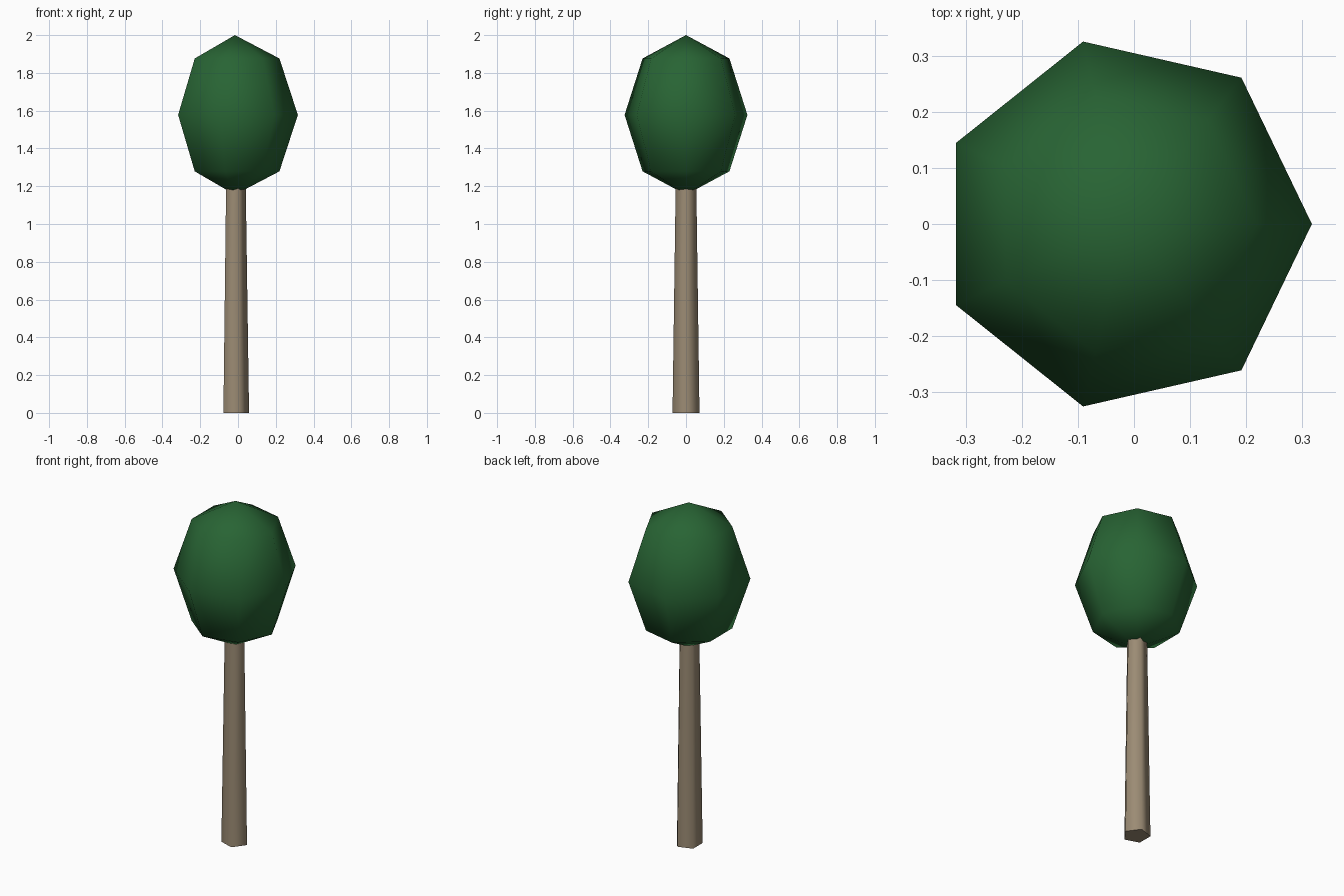
import bpy
import math

if "Cube" in bpy.data.objects:
    bpy.data.objects.remove(bpy.data.objects["Cube"])

CENTRE_X = -0.0165


def flat_colour(name, rgb):
    mat = bpy.data.materials.new(name)
    mat.diffuse_color = (*rgb, 1.0)
    mat.use_nodes = True
    mat.node_tree.nodes["Principled BSDF"].inputs["Base Color"].default_value = mat.diffuse_color
    return mat


def lathe(name, sides, profile, mat, sharp_angle):
    """Revolve (radius, height) points; a zero radius makes a pole."""
    verts, rings, faces = [], [], []
    for radius, z in profile:
        count = sides if radius > 0 else 1
        rings.append([len(verts) + i for i in range(count)])
        for i in range(count):
            a = math.tau * i / sides
            verts.append((CENTRE_X + radius * math.cos(a), radius * math.sin(a), z))
    for low, high in zip(rings, rings[1:]):
        for i in range(sides):
            j = (i + 1) % sides
            if len(low) == 1:
                faces.append((low[0], high[j], high[i]))
            elif len(high) == 1:
                faces.append((low[i], low[j], high[0]))
            else:
                faces.append((low[i], low[j], high[j], high[i]))
    # flat caps on open ends
    if len(rings[0]) > 1:
        faces.append(tuple(reversed(rings[0])))
    if len(rings[-1]) > 1:
        faces.append(tuple(rings[-1]))
    mesh = bpy.data.meshes.new(name)
    mesh.from_pydata(verts, [], faces)
    mesh.materials.append(mat)
    obj = bpy.data.objects.new(name, mesh)
    bpy.context.collection.objects.link(obj)
    bpy.ops.object.select_all(action='DESELECT')
    obj.select_set(True)
    bpy.context.view_layer.objects.active = obj
    bpy.ops.object.shade_smooth_by_angle(angle=math.radians(sharp_angle))
    return obj


bark = flat_colour("bark_brown", (0.33, 0.26, 0.175))
leaf = flat_colour("leaf_green", (0.021, 0.127, 0.034))

# Tapered five-sided trunk, running a little way into the crown
lathe("trunk", 5, [(0.075, 0.0), (0.0575, 1.2)], bark, 80)

# Egg-shaped seven-sided crown: a coarse stretched sphere
R, H, MID = 0.3335, 0.4225, 1.5775
crown = [(0.0, MID - H)]
for deg in (-45, 0, 45):
    t = math.radians(deg)
    crown.append((R * math.cos(t), MID + H * math.sin(t)))
crown.append((0.0, MID + H))
lathe("crown", 7, crown, leaf, 89)
